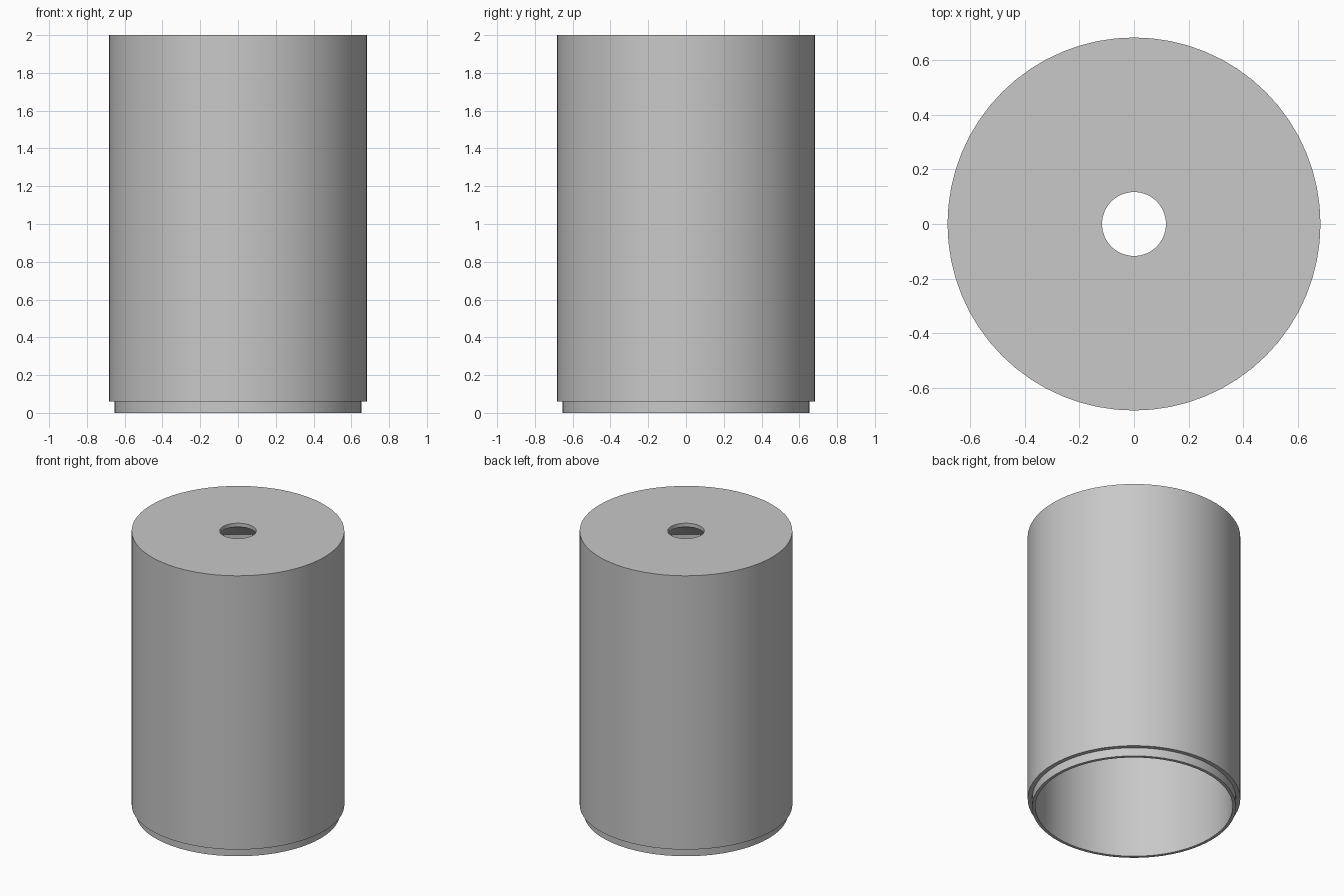
import bpy, bmesh, math

cube = bpy.data.objects.get("Cube")
if cube:
    bpy.data.objects.remove(cube, do_unlink=True)

SEGMENTS = 64
OUTER, LIP, INNER, HOLE = 0.683, 0.655, 0.634, 0.117
HEIGHT, LIP_TOP = 2.0, 0.06

# Plain grey material
grey = bpy.data.materials.new("plain_grey")
grey.use_nodes = True
colour = (0.58, 0.58, 0.58, 1)
grey.diffuse_color = colour
bsdf = next(n for n in grey.node_tree.nodes if n.type == "BSDF_PRINCIPLED")
bsdf.inputs["Base Color"].default_value = colour


def lathe(name, profile):
    """Spin a closed (radius, height) profile around the z axis."""
    bm = bmesh.new()
    rings = []
    for i in range(SEGMENTS):
        a = math.tau * i / SEGMENTS
        rings.append([bm.verts.new((r * math.cos(a), r * math.sin(a), z)) for r, z in profile])
    n = len(profile)
    for i, ring in enumerate(rings):
        following = rings[(i + 1) % SEGMENTS]
        for j in range(n):
            k = (j + 1) % n
            bm.faces.new((ring[j], following[j], following[k], ring[k]))
    bmesh.ops.recalc_face_normals(bm, faces=bm.faces)
    mesh = bpy.data.meshes.new(name)
    bm.to_mesh(mesh)
    bm.free()
    mesh.materials.append(grey)
    obj = bpy.data.objects.new(name, mesh)
    bpy.context.collection.objects.link(obj)
    return obj


# Hollow canister: stepped lip below, flat top with a hole, funnel-shaped ceiling
canister = lathe("canister_shell", [
    (LIP, 0), (LIP, LIP_TOP), (OUTER, LIP_TOP), (OUTER, HEIGHT),
    (HOLE, HEIGHT), (HOLE, HEIGHT - 0.027), (INNER, HEIGHT - 0.32), (INNER, 0),
])

# Smooth round walls, crisp rims
bpy.ops.object.select_all(action="DESELECT")
canister.select_set(True)
bpy.context.view_layer.objects.active = canister
bpy.ops.object.shade_smooth_by_angle(angle=math.radians(20))
